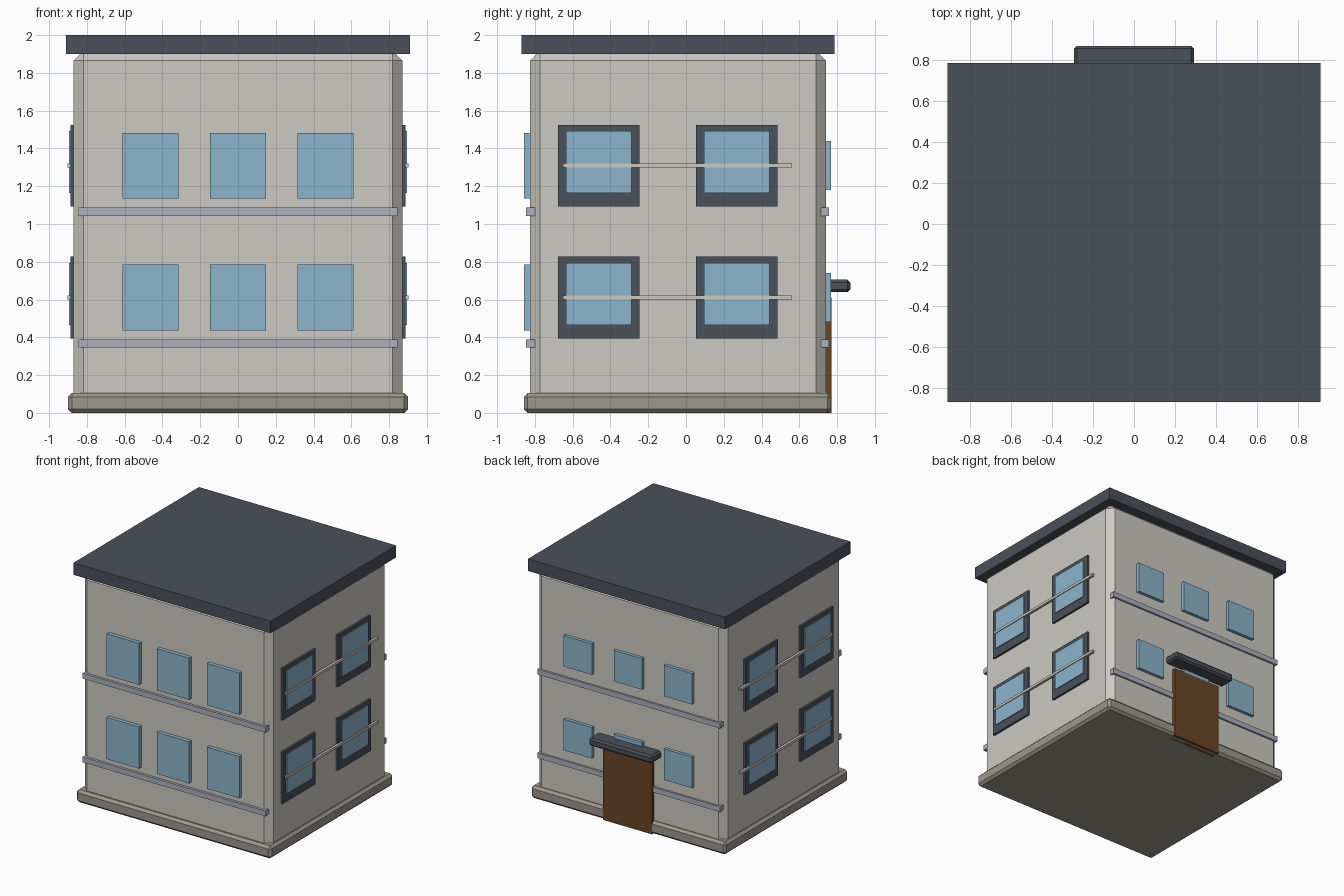
import bpy

if "Cube" in bpy.data.objects:
    bpy.data.objects.remove(bpy.data.objects["Cube"])


def material(name, rgb):
    m = bpy.data.materials.new(name)
    m.diffuse_color = (*rgb, 1.0)
    m.use_nodes = True
    m.node_tree.nodes["Principled BSDF"].inputs["Base Color"].default_value = m.diffuse_color
    return m


WALL = material("wall_stone", (0.60, 0.585, 0.54))
SLATE = material("dark_slate", (0.070, 0.080, 0.102))
GLASS = material("window_blue", (0.26, 0.46, 0.60))
LEDGE = material("ledge_grey", (0.42, 0.44, 0.50))
PLINTH = material("plinth_stone", (0.34, 0.31, 0.26))
DOOR = material("door_brown", (0.14, 0.06, 0.02))


def box(name, x, y, z, mat, bevel=0.0):
    """Box from (min, max) ranges, with an optional one-segment bevel."""
    ranges = (x, y, z)
    bpy.ops.mesh.primitive_cube_add(size=1)
    ob = bpy.context.object
    ob.name = name
    for v in ob.data.vertices:
        v.co = [lo if c < 0 else hi for c, (lo, hi) in zip(v.co, ranges)]
    ob.data.materials.append(mat)
    if bevel:
        mod = ob.modifiers.new("chamfer", 'BEVEL')
        mod.width = bevel
        mod.segments = 1
        mod.limit_method = 'NONE'
    return ob


def side_box(name, sign, x, y, z, mat):
    """Box on the right (sign 1) or left (sign -1) wall."""
    return box(name, tuple(sorted((sign * x[0], sign * x[1]))), y, z, mat)


# Main volumes
box("plinth", (-0.90, 0.90), (-0.858, 0.768), (0, 0.105), PLINTH, 0.02)
box("walls", (-0.87, 0.87), (-0.825, 0.74), (0.01, 1.917), WALL, 0.052)
box("roof_slab", (-0.91, 0.91), (-0.87, 0.785), (1.90, 2.0), SLATE)

for floor, dz in (("lower", 0.0), ("upper", 0.698)):
    # Ledges under the front and back windows
    for side, y in (("front", (-0.846, -0.797)), ("back", (0.707, 0.756))):
        box(f"{side}_ledge_{floor}", (-0.844, 0.844), y,
            (0.345 + dz, 0.389 + dz), LEDGE)
    # Front and back windows
    for i, x in enumerate((-0.463, 0.0, 0.463)):
        box(f"front_window_{floor}_{i}", (x - 0.149, x + 0.149),
            (-0.857, -0.79), (0.437 + dz, 0.785 + dz), GLASS)
        box(f"back_window_{floor}_{i}", (x - 0.13, x + 0.13),
            (0.70, 0.767), (0.482 + dz, 0.741 + dz), GLASS)
    # Side windows with frames, and the bar running across them
    for side, s in (("right", 1), ("left", -1)):
        for i, y in enumerate((-0.461, 0.268)):
            side_box(f"{side}_frame_{floor}_{i}", s, (0.84, 0.888),
                     (y - 0.216, y + 0.216), (0.395 + dz, 0.827 + dz), SLATE)
            side_box(f"{side}_glass_{floor}_{i}", s, (0.85, 0.896),
                     (y - 0.173, y + 0.173), (0.465 + dz, 0.794 + dz), GLASS)
        side_box(f"{side}_bar_{floor}", s, (0.882, 0.903), (-0.65, 0.562),
                 (0.600 + dz, 0.621 + dz), WALL)

# Back entrance
box("door", (-0.225, 0.225), (0.70, 0.771), (0, 0.61), DOOR)
box("door_canopy", (-0.293, 0.293), (0.735, 0.87), (0.64, 0.705), SLATE, 0.014)
